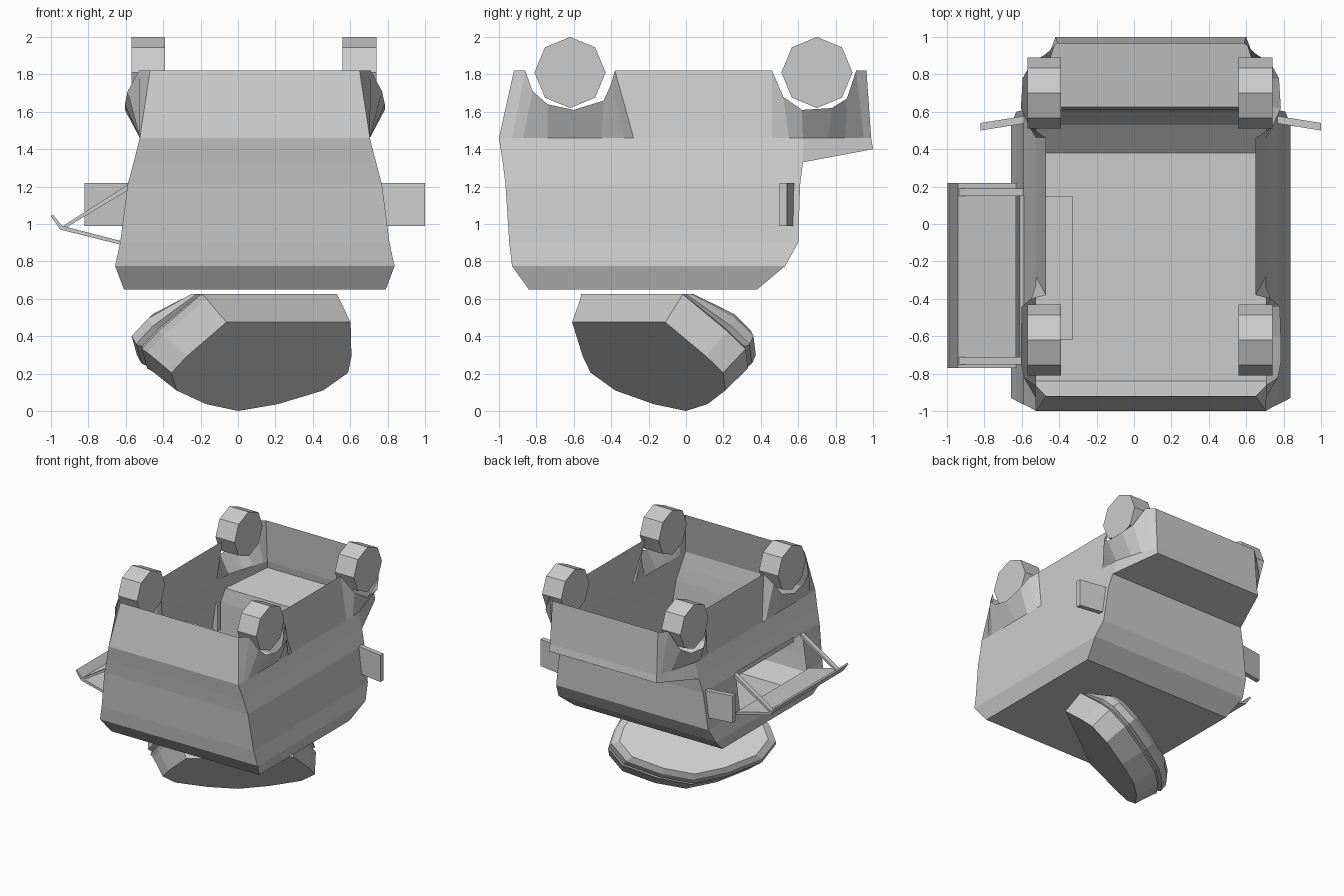
import bpy, bmesh, math
from mathutils import Vector

if "Cube" in bpy.data.objects:
    bpy.data.objects.remove(bpy.data.objects["Cube"])

CX = 0.09  # centre line of the van


def mesh_object(name, faces, close=False):
    """Build an object from lists of corner points, welding shared corners."""
    bm = bmesh.new()
    for f in faces:
        bm.faces.new([bm.verts.new(p) for p in f])
    bmesh.ops.remove_doubles(bm, verts=bm.verts, dist=0.0005)
    bmesh.ops.recalc_face_normals(bm, faces=bm.faces)
    me = bpy.data.meshes.new(name)
    bm.to_mesh(me)
    bm.free()
    ob = bpy.data.objects.new(name, me)
    bpy.context.collection.objects.link(ob)
    return ob


def loft(name, rings):
    n = len(rings[0])
    faces = [rings[0], rings[-1]]
    for a, b in zip(rings, rings[1:]):
        faces += [[a[i], a[(i + 1) % n], b[(i + 1) % n], b[i]] for i in range(n)]
    return mesh_object(name, faces)


def prism(name, profile, y0, y1):
    """Extrude an x-z profile along y."""
    return loft(name, [[(x, y, z) for x, z in profile] for y in (y0, y1)])


# Upturned van body: levels are (z, back y, front y, half width)
levels = [(0.65, -0.84, 0.38, 0.70), (0.775, -0.93, 0.53, 0.747), (0.90, -0.945, 0.60, 0.72),
          (1.21, -0.965, 0.61, 0.68), (1.33, -0.98, 0.625, 0.648)]


def P(s, y, z, h):
    return (CX + s * h, y, z)


faces = []
z, a, b, h = levels[0]
faces.append([P(-1, a, z, h), P(1, a, z, h), P(1, b, z, h), P(-1, b, z, h)])
for (z0, a0, b0, h0), (z1, a1, b1, h1) in zip(levels, levels[1:]):
    for y0, y1 in ((a0, a1), (b0, b1)):
        faces.append([P(-1, y0, z0, h0), P(1, y0, z0, h0), P(1, y1, z1, h1), P(-1, y1, z1, h1)])
    for s in (-1, 1):
        spans = [(a0, b0, b1, a1)]
        if s < 0 and z0 == 0.90:  # serving hatch opening
            spans = [(a0, -0.73, -0.73, a1), (0.17, b0, b1, 0.17)]
        for p, q, r, t in spans:
            faces.append([P(s, p, z0, h0), P(s, q, z0, h0), P(s, r, z1, h1), P(s, t, z1, h1)])

# Upper band with flared wheel arches: (low y, top y, top z, top half width)
band = [(-1, -.92, 1.82, .56), (-.93, -.86, 1.82, .62), (-.87, -.82, 1.71, .68),
        (-.74, -.74, 1.64, .695), (-.6, -.6, 1.61, .695), (-.45, -.44, 1.66, .69),
        (-.33, -.40, 1.75, .64), (-.28, -.38, 1.82, .56), (-.26, -.25, 1.82, .56),
        (.46, .46, 1.82, .56), (.55, .52, 1.68, .65), (.625, .62, 1.61, .695),
        (.76, .78, 1.62, .685), (.85, .86, 1.67, .64), (.95, .91, 1.82, .56), (.99, .965, 1.82, .50)]


def low(s, y):
    return P(s, y, 1.46, 0.615 - max(0, y - 0.625) * 0.3)


for s in (-1, 1):
    for p, q in zip(band, band[1:]):
        faces.append([low(s, p[0]), low(s, q[0]), P(s, *q[1:]), P(s, *p[1:])])
    rear = [low(s, p[0]) for p in band if p[0] <= 0.625]
    nose = [low(s, p[0]) for p in band if p[0] >= 0.625]
    faces.append(rear + [P(s, .625, 1.33, .648), P(s, -.98, 1.33, .648)])
    faces.append(nose + [P(s, 1, 1.40, .51), P(s, .625, 1.33, .648)])
ends = [[low(1, -1), P(1, -.98, 1.33, .648)], [low(1, -1), P(1, -.92, 1.82, .56)],
        [P(1, .625, 1.33, .648), P(1, 1, 1.40, .51)], [P(1, 1, 1.40, .51), low(1, .99)],
        [low(1, .99), P(1, .965, 1.82, .50)]]
for p, q in ends:  # bonnet, nose and tail panels span the full width
    m = [(2 * CX - v[0], v[1], v[2]) for v in (q, p)]
    faces.append([p, q] + m)
mesh_object("van_body", faces)

# Eight-sided wheels
for side, x in (("left", -0.48), ("right", 0.65)):
    for end, y in (("rear", -0.62), ("front", 0.70)):
        ring = [(y + .19 * math.cos(i * math.pi / 4), 1.81 + .19 * math.sin(i * math.pi / 4)) for i in range(8)]
        loft(f"wheel_{end}_{side}", [[(x + d, p, q) for p, q in ring] for d in (-.09, .09)])

# Door mirrors
for side, s in (("left", -1), ("right", 1)):
    loft(f"mirror_{side}", [[P(s, y + dy, z, h) for dy, z in ((-.02, .99), (.02, .99), (.02, 1.22), (-.02, 1.22))]
                            for y, h in ((.56, .66), (.52, .91))])

# Hatch flap with upturned lip, two struts and a serving counter
prism("hatch_flap", [(-.63, .89), (-.95, .97), (-1, 1.04), (-.99, 1.05), (-.94, .99), (-.63, .91)], -.77, .22)
for i, y in enumerate((-.73, .17)):
    prism(f"hatch_strut_{i}", [(-.95, .98), (-.92, .98), (-.59, 1.18), (-.59, 1.21)], y - .02, y + .02)
prism("serving_counter", [(-.59, 1.18), (-.33, 1.18), (-.33, 1.22), (-.59, 1.22)], -.62, .15)

# Tilted rounded slab the van rests on: half outline (down-slope, half width)
half = [(0, .415), (.25, .55), (.37, .59), (.5, .49), (.6, .24)]
outline = half + [(.65, 0)] + [(v, -h) for v, h in reversed(half)]
U, W = Vector((.8, .6, 0)), Vector((-.6, .8, 0))
rings = []
for t, s, shift in ((0, 1, .0), (.16, 1.07, -.03), (.19, 1.09, -.04), (.21, 1.05, -.05),
                    (.23, 1.1, -.05), (.29, 1.08, -.06), (.33, .98, -.06)):
    ring = []
    for v, h in outline:
        v = .3 + (v - .3) * s
        p = U * (h * s + shift) + W * (-.45 + .69 * v + .72 * t)
        p.z = min(.625, max(0, .475 - .73 * v + .69 * t))
        ring.append(tuple(p))
    rings.append(ring)
loft("support_slab", rings)
